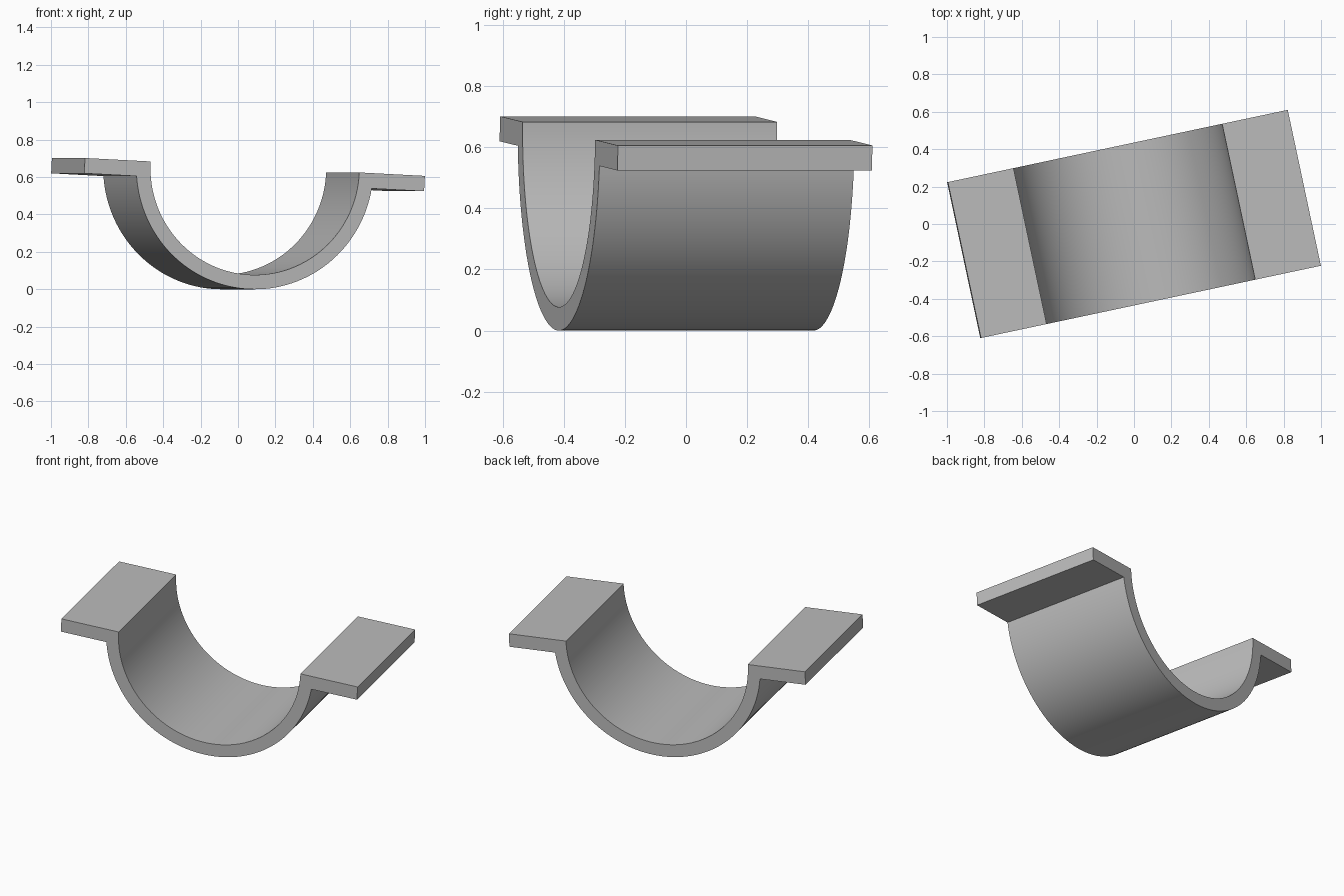
import bpy, bmesh, math
from mathutils import Matrix, Vector

cube = bpy.data.objects.get("Cube")
if cube:
    bpy.data.objects.remove(cube, do_unlink=True)

INNER, OUTER = 0.571, 0.648     # trough radii
DROP = 0.006                    # arc centre below the flange top
HALF_WIDTH, FLANGE = 0.93, 0.082
HALF_DEPTH = 0.426
SEGMENTS = 64


def material(name, colour):
    mat = bpy.data.materials.new(name)
    mat.use_nodes = True
    mat.diffuse_color = colour
    mat.node_tree.nodes["Principled BSDF"].inputs["Base Color"].default_value = colour
    return mat


def arc(radius, start, end):
    steps = [start + (end - start) * i / SEGMENTS for i in range(SEGMENTS + 1)]
    return [(radius * math.cos(a), -DROP + radius * math.sin(a)) for a in steps]


# Cross-section: half-round trough with a flat flange on each side
under = math.asin((FLANGE - DROP) / OUTER)
profile = [(-HALF_WIDTH, 0), (-INNER, 0)]
profile += arc(INNER, math.pi, 2 * math.pi)
profile += [(INNER, 0), (HALF_WIDTH, 0), (HALF_WIDTH, -FLANGE)]
profile += arc(OUTER, -under, under - math.pi)
profile += [(-HALF_WIDTH, -FLANGE)]

# Extrude the section along its axis
bm = bmesh.new()
end = bm.faces.new([bm.verts.new((x, -HALF_DEPTH, z)) for x, z in profile])
side = bmesh.ops.extrude_face_region(bm, geom=[end], use_keep_orig=True)
moved = [v for v in side["geom"] if isinstance(v, bmesh.types.BMVert)]
bmesh.ops.translate(bm, vec=(0, 2 * HALF_DEPTH, 0), verts=moved)
bmesh.ops.recalc_face_normals(bm, faces=bm.faces)

# Tilt about the trough axis, then turn about the vertical
turn = Matrix.Rotation(math.radians(12), 4, "Z") @ Matrix.Rotation(math.radians(2.95), 4, "Y")
bm.transform(turn)

# Centre the part and rest it on the ground
low = Vector([min(v.co[i] for v in bm.verts) for i in range(3)])
high = Vector([max(v.co[i] for v in bm.verts) for i in range(3)])
mid = (low + high) / 2
bm.transform(Matrix.Translation((-mid.x, -mid.y, -low.z)))

mesh = bpy.data.meshes.new("saddle_bracket")
bm.to_mesh(mesh)
bm.free()
bracket = bpy.data.objects.new("saddle_bracket", mesh)
bpy.context.collection.objects.link(bracket)
mesh.materials.append(material("plain_grey", (0.5, 0.5, 0.5, 1)))

# Smooth curved walls, sharp edges elsewhere
bpy.ops.object.select_all(action="DESELECT")
bracket.select_set(True)
bpy.context.view_layer.objects.active = bracket
bpy.ops.object.shade_smooth_by_angle(angle=math.radians(30))
